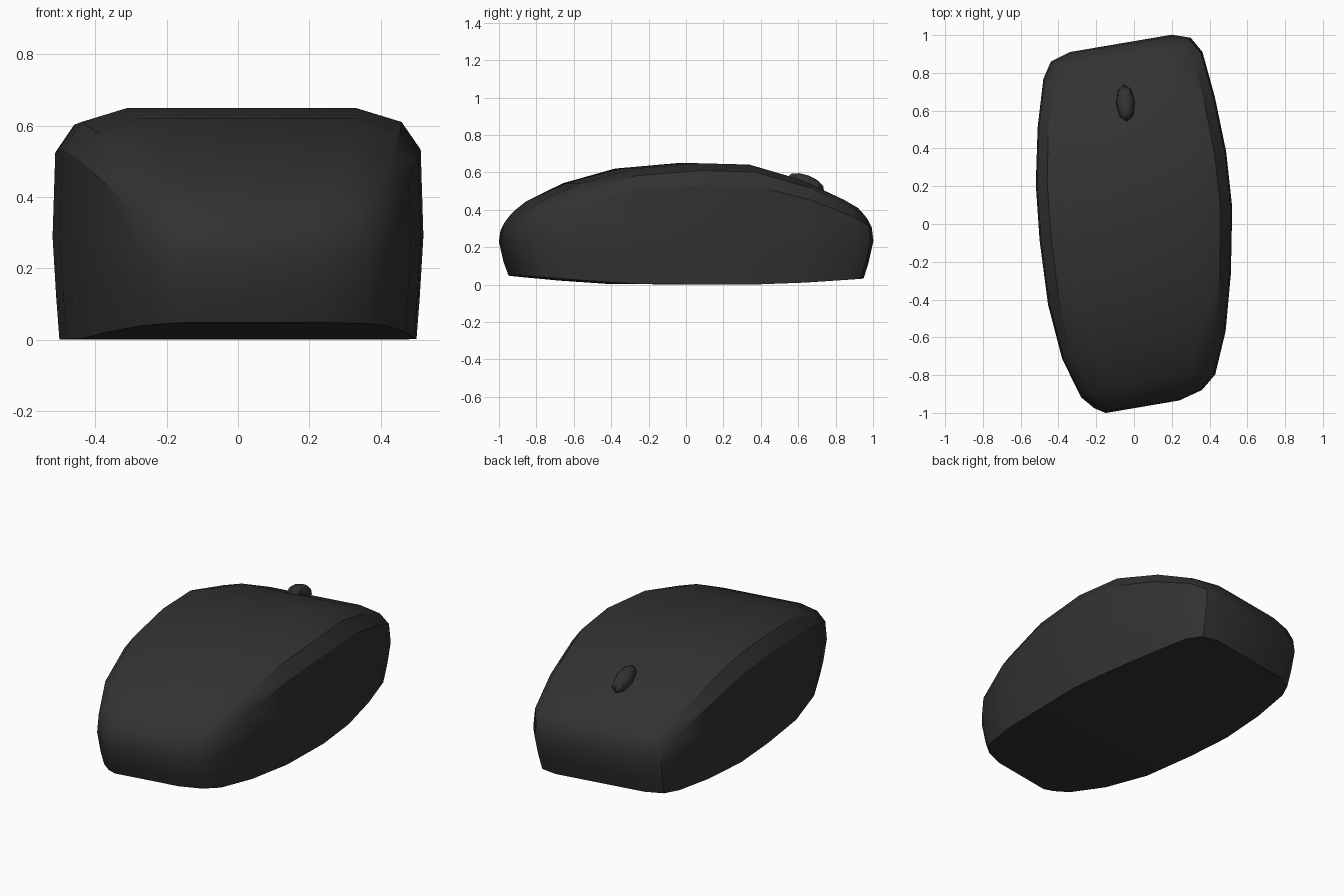
import bpy, bmesh, math

if "Cube" in bpy.data.objects:
    bpy.data.objects.remove(bpy.data.objects["Cube"])

SHEAR = 0.17  # both ends of the shell are slanted

# Plan outline: station along the length, left edge, right edge
PLAN = [(-.975, -.15, .24), (-.94, -.21, .36), (-.87, -.28, .43),
        (-.65, -.38, .485), (-.35, -.455, .513), (0, -.5, .52),
        (.3, -.52, .488), (.6, -.51, .428), (.85, -.48, .362),
        (.935, -.44, .30), (.968, -.34, .2)]
# Height of the upper and lower surface along the length
TOP = [(-.95, .35), (-.86, .43), (-.66, .53), (-.38, .615), (-.06, .65),
       (.27, .645), (.47, .605), (.69, .51), (.88, .42), (.94, .37)]
BOTTOM = [(-.95, .05), (-.4, .003), (.4, .0), (.95, .035)]


def interp(table, s):
    """Piecewise linear lookup, clamped at the ends."""
    if s <= table[0][0]:
        return table[0][1]
    for (a, u), (b, v) in zip(table, table[1:]):
        if s <= b:
            return u + (v - u) * (s - a) / (b - a)
    return table[-1][1]


# Rings from base to crown: width scale, length scale, height rule
RINGS = [
    (.962, .948, lambda s: interp(BOTTOM, s)),
    (.98, .975, lambda s: .12),
    (1, 1, lambda s: .16 + .2 * interp(TOP, s)),
    (.985, .992, lambda s: .82 * interp(TOP, s)),
    (.88, .975, lambda s: .94 * interp(TOP, s)),
    (.63, .955, lambda s: interp(TOP, s)),
]


def material(name, value):
    m = bpy.data.materials.new(name)
    m.use_nodes = True
    colour = (value, value, value, 1)
    m.diffuse_color = colour
    m.node_tree.nodes["Principled BSDF"].inputs["Base Color"].default_value = colour
    return m


def add_object(name, bm, mat):
    bmesh.ops.recalc_face_normals(bm, faces=bm.faces)
    me = bpy.data.meshes.new(name)
    bm.to_mesh(me)
    bm.free()
    me.materials.append(mat)
    ob = bpy.data.objects.new(name, me)
    bpy.context.collection.objects.link(ob)
    bpy.ops.object.select_all(action='DESELECT')
    ob.select_set(True)
    bpy.context.view_layer.objects.active = ob
    bpy.ops.object.shade_smooth_by_angle(angle=math.radians(32))
    return ob


charcoal = material("charcoal plastic", .032)

# Shell: stacked outline rings, bridged, with strips closing top and base
bm = bmesh.new()
rings = []
for width, length, height in RINGS:
    sides = ([], [])
    for s, left, right in PLAN:
        s *= length
        mid, half = (left + right) / 2, (right - left) / 2 * width
        for side, x in zip(sides, (mid - half, mid + half)):
            side.append(bm.verts.new((x, s + SHEAR * x, height(s))))
    rings.append(sides)

for lower, upper in zip(rings, rings[1:]):
    a = lower[0] + lower[1][::-1]
    b = upper[0] + upper[1][::-1]
    for i in range(len(a)):
        j = (i + 1) % len(a)
        bm.faces.new((a[i], a[j], b[j], b[i]))
for left, right in (rings[0], rings[-1]):
    for i in range(len(left) - 1):
        bm.faces.new((left[i], left[i + 1], right[i + 1], right[i]))
add_object("mouse_shell", bm, charcoal)

# Scroll wheel: faceted oval lying along the sloping top
bm = bmesh.new()
bmesh.ops.create_uvsphere(bm, u_segments=8, v_segments=6, radius=1)
wheel = add_object("scroll_wheel", bm, charcoal)
wheel.scale = (.05, .105, .048)
wheel.rotation_euler = (math.radians(-21), 0, math.radians(4))
wheel.location = (-.045, .64, .538)
